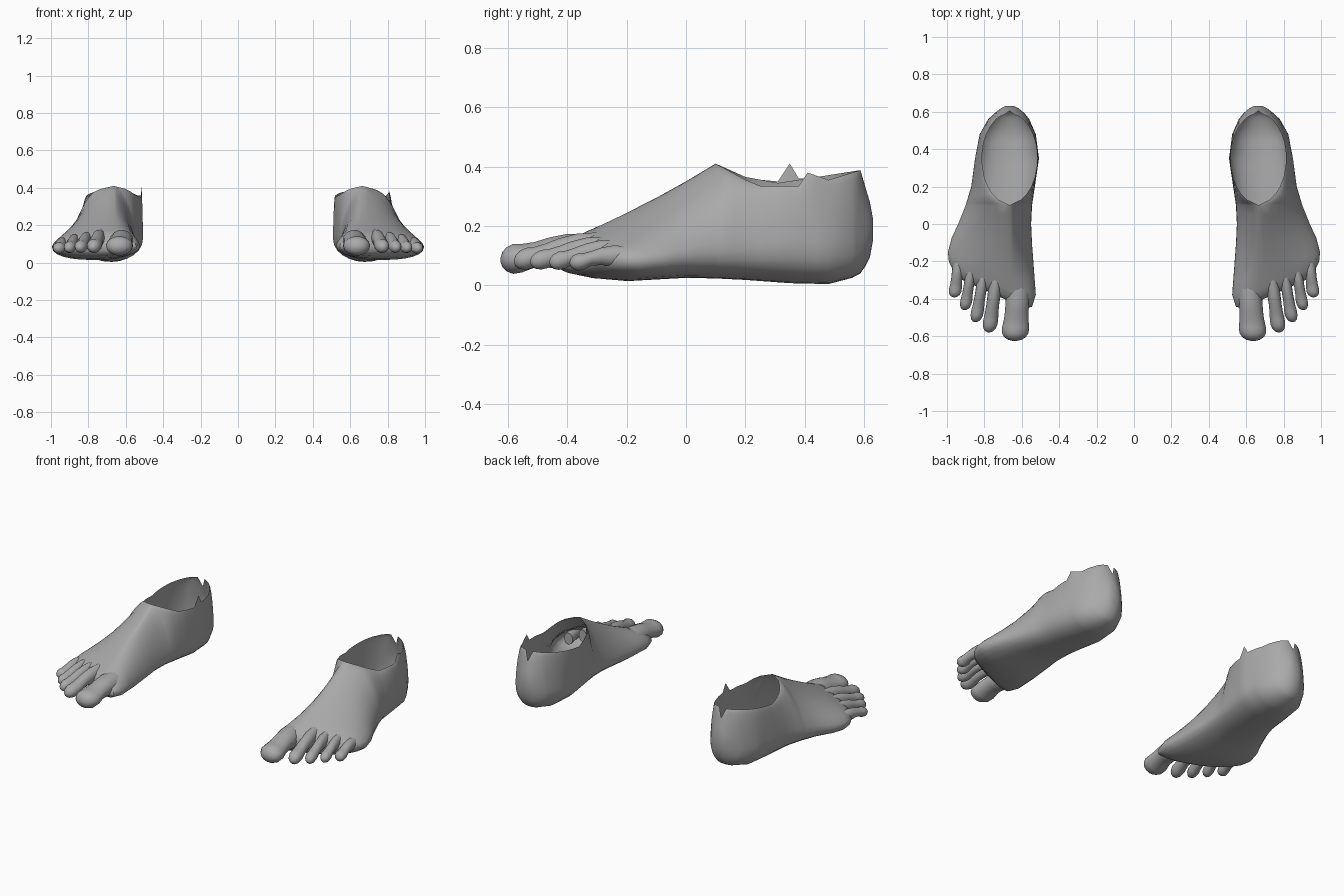
import bpy, bmesh, math
from mathutils import Vector

if "Cube" in bpy.data.objects:
    bpy.data.objects.remove(bpy.data.objects["Cube"])

skin = bpy.data.materials.new("grey_skin")
skin.diffuse_color = (0.4, 0.4, 0.4, 1)
skin.use_nodes = True
skin.node_tree.nodes["Principled BSDF"].inputs["Base Color"].default_value = skin.diffuse_color

# Foot stations: y, inner x, outer x, bottom z, top z, ridge x, widest z, upper slope, skew
STATIONS = [
    (-.42, .58, .92, .060, .125, .68, .09, 1.0, .45),
    (-.395, .545, .965, .035, .155, .68, .085, 1.0, .45),
    (-.33, .525, .990, .022, .185, .67, .085, 1.1, .38),
    (-.22, .535, .995, .014, .235, .66, .085, 1.3, .20),
    (-.10, .545, .975, .020, .295, .66, .09, 1.4, .08),
    (0, .550, .94, .025, .350, .66, .10, 1.4, 0),
    (.10, .545, .90, .023, .410, .665, .11, 1.3, 0),
    (.20, .530, .87, .018, .360, .665, .12, 1.3, 0),
    (.35, .508, .85, .007, .360, .665, .13, 1.4, 0),
    (.48, .525, .825, .004, .370, .665, .13, 1.4, 0),
    (.56, .560, .78, .025, .385, .665, .14, 1.2, 0),
    (.588, .582, .75, .040, .388, .665, .15, 1.1, 0),
    (.605, .60, .73, .065, .330, .665, .16, 1.0, 0),
    (.62, .62, .71, .095, .280, .665, .18, 1.0, 0),
    (.63, .64, .69, .150, .225, .665, .19, 1.0, 0),
]
YS = [-.42, -.41, -.395, -.36, -.33, -.27, -.22, -.16, -.1, -.05, 0, .05, .1, .112, .13, .16,
      .2, .25, .31, .35, .38, .41, .44, .48, .52, .56, .575, .588, .605, .62, .63]

# Ragged ankle rim heights along y
SMOOTH = [(.1, .41), (.2, .365), (.31, .345), (.41, .36), (.588, .388)]
NOTCHED = [(.1, .41), (.22, .345), (.25, .335), (.38, .335), (.41, .38), (.48, .355), (.588, .388)]
SPIKED = [(.1, .41), (.2, .36), (.31, .35), (.35, .41), (.38, .36), (.48, .36), (.588, .388)]


def sample(rows, y):
    """Linear interpolation of table rows by their first value."""
    for a, b in zip(rows, rows[1:]):
        if y <= b[0]:
            t = (y - a[0]) / (b[0] - a[0])
            return [p + (q - p) * t for p, q in zip(a, b)]
    return list(rows[-1])


def quarter(x0, z0, x1, z1, p, n):
    """Curve leaving (x0, z0) vertically and reaching (x1, z1) horizontally."""
    out = []
    for i in range(n + 1):
        a = math.pi / 2 * i / n
        c, s = max(math.cos(a), 0) ** p, max(math.sin(a), 0) ** p
        out.append((x1 + (x0 - x1) * c, z0 + (z1 - z0) * s))
    return out


def section(y, rim_in, rim_out):
    _, xi, xo, zb, zt, xp, zw, p, skew = sample(STATIONS, y)
    w, zi, zo = 0, zt, zt
    if .11 < y < .59:  # ankle opening
        w = .148 * math.sqrt(max(0, 1 - ((y - .35) / .241) ** 2))
        zi, zo = sample(rim_in, y)[1], sample(rim_out, y)[1]
    xm = (xi + xo) / 2
    pts = quarter(xi, zw, xp - w, zi, p, 8)[::-1]
    pts += quarter(xi, zw, xm, zb, .95, 6)[1:]
    pts += quarter(xo, zw, xm, zb, .85, 6)[::-1][1:]
    pts += quarter(xo, zw, xp + w, zo, p, 8)[1:]
    return [Vector((x, y + skew * (x - .65), z)) for x, z in pts]


def loft(name, rings, side, closed):
    bm = bmesh.new()
    loops = [[bm.verts.new((v.x * side, v.y, v.z)) for v in r] for r in rings]
    n = len(loops[0])
    for a, b in zip(loops, loops[1:]):
        for i in range(n if closed else n - 1):
            j = (i + 1) % n
            bm.faces.new((a[i], a[j], b[j], b[i]))
    bm.faces.new(loops[0])
    bm.faces.new(loops[-1])
    bmesh.ops.remove_doubles(bm, verts=bm.verts, dist=.0005)
    bmesh.ops.recalc_face_normals(bm, faces=bm.faces)
    me = bpy.data.meshes.new(name)
    bm.to_mesh(me)
    bm.free()
    me.materials.append(skin)
    ob = bpy.data.objects.new(name, me)
    bpy.context.collection.objects.link(ob)
    bpy.context.view_layer.objects.active = ob
    ob.select_set(True)
    bpy.ops.object.shade_smooth_by_angle(angle=math.radians(50))
    ob.select_set(False)


# Toes: name, root (x, y, z), tip (x, y, z), half width, half height
TOES = [
    ("big_toe", (.615, -.30, .11), (.638, -.625, .086), .073, .052),
    ("second_toe", (.735, -.28, .135), (.775, -.58, .082), .040, .038),
    ("third_toe", (.800, -.25, .125), (.847, -.525, .080), .034, .034),
    ("fourth_toe", (.865, -.22, .115), (.905, -.46, .078), .032, .032),
    ("little_toe", (.935, -.18, .095), (.960, -.392, .076), .034, .030),
]
# Along the toe: position, width factor, height factor, lift
PROFILE = [(0, .85, 1.2, 0), (.3, .88, 1.2, .01), (.5, .86, 1.0, .012), (.65, .9, .85, .008),
           (.78, 1, .95, 0), (.87, .97, 1, 0), (.94, .78, .8, 0), (.98, .5, .52, 0), (1, .15, .15, 0)]


def toe_rings(root, tip, hw, hh):
    rings = []
    for t, fw, fh, lift in PROFILE:
        c = Vector(root).lerp(Vector(tip), t)
        rings.append([c + Vector((hw * fw * math.cos(k * math.pi / 7), 0,
                                  lift + hh * fh * math.sin(k * math.pi / 7))) for k in range(14)])
    return rings


# Both feet, each with its own torn rim
for label, side, rim_in, rim_out in (("right", 1, SMOOTH, NOTCHED), ("left", -1, SPIKED, SMOOTH)):
    loft(label + "_foot", [section(y, rim_in, rim_out) for y in YS], side, False)
    for name, root, tip, hw, hh in TOES:
        loft(label + "_" + name, toe_rings(root, tip, hw, hh), side, True)
